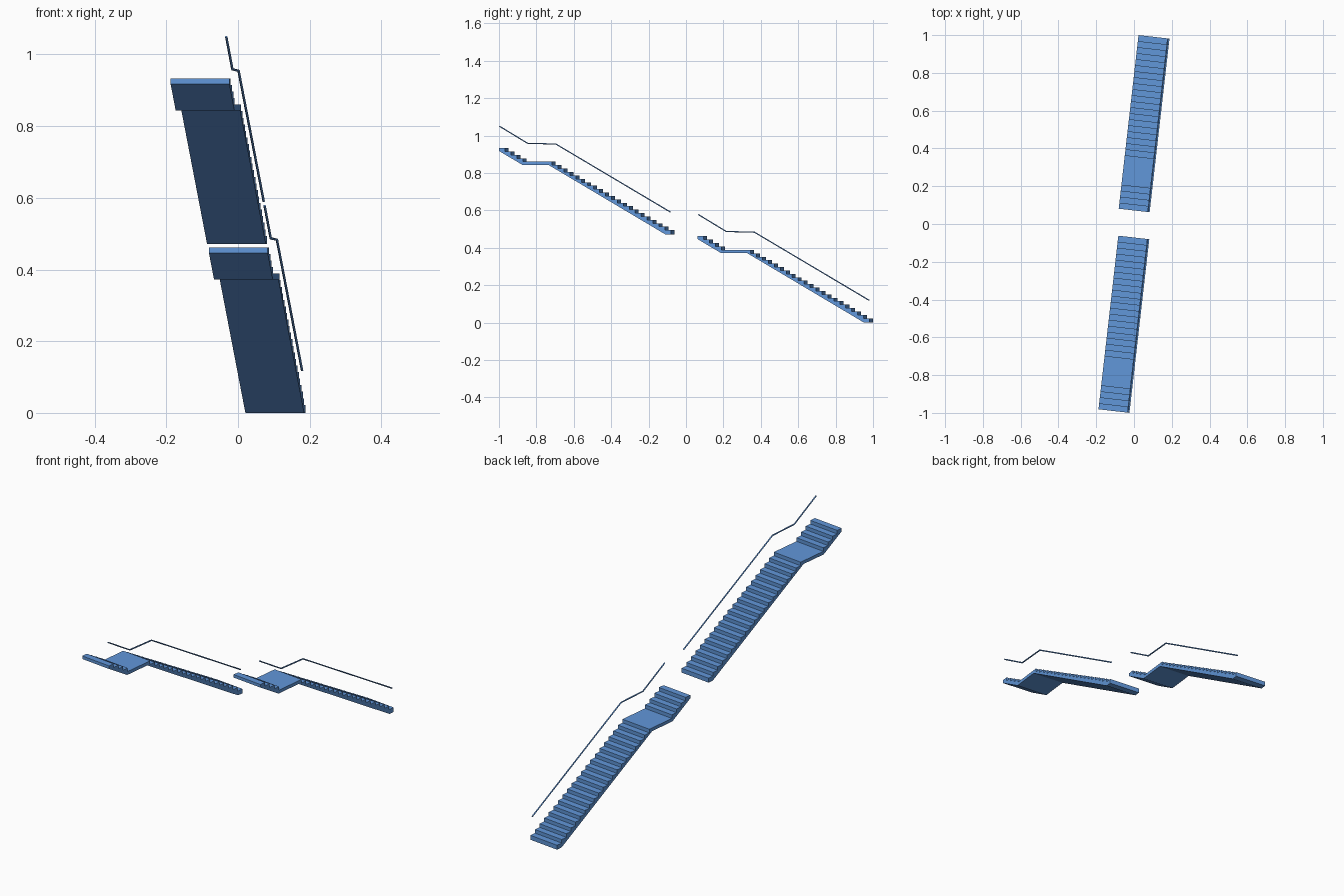
import bpy, bmesh, math

if "Cube" in bpy.data.objects:
    bpy.data.objects.remove(bpy.data.objects["Cube"])

ANGLE = -math.radians(6.52)      # plan rotation of the run
WIDTH = 0.165
TREAD, RISER = 0.032, 0.0183
FIRST = 0.0225                   # height of the first tread
LENGTH = 0.925
LOWER, UPPER = 20, 4             # risers below and above the landing

blue = bpy.data.materials.new("blue_paint")
blue.diffuse_color = (0.12, 0.31, 0.70, 1)
blue.use_nodes = True
blue.node_tree.nodes["Principled BSDF"].inputs["Base Color"].default_value = blue.diffuse_color


def stair_profile():
    """Side outline as (run, height)."""
    pts = [(0, 0), (0, FIRST)]
    z = FIRST
    # lower steps up to the landing
    for i in range(1, LOWER + 1):
        s = i * TREAD
        pts += [(s, z), (s, z + RISER)]
        z += RISER
    # upper steps after the landing
    for i in range(UPPER):
        s = LENGTH - (UPPER - i) * TREAD
        pts += [(s, z), (s, z + RISER)]
        z += RISER
    # top end and sloped underside with flat landing soffit
    pts += [(LENGTH, z), (LENGTH, 0.446), (0.80, 0.372), (0.66, 0.372), (0.03, 0)]
    return pts


def place(obj, loc):
    obj.location = loc
    obj.rotation_euler = (0, 0, ANGLE)
    obj.data.materials.append(blue)
    bpy.context.collection.objects.link(obj)


def make_stairs(name, loc):
    bm = bmesh.new()
    face = bm.faces.new([bm.verts.new((0, -s, z)) for s, z in stair_profile()])
    ext = bmesh.ops.extrude_face_region(bm, geom=[face])
    for v in ext["geom"]:
        if isinstance(v, bmesh.types.BMVert):
            v.co.x += WIDTH
    bmesh.ops.recalc_face_normals(bm, faces=bm.faces)
    me = bpy.data.meshes.new(name)
    bm.to_mesh(me)
    bm.free()
    place(bpy.data.objects.new(name, me), loc)


def make_rail(name, loc):
    path = [(0.003, 0.119), (0.62, 0.483), (0.772, 0.487), (0.923, 0.578)]
    cu = bpy.data.curves.new(name, 'CURVE')
    cu.dimensions = '3D'
    cu.bevel_depth = 0.0035
    cu.bevel_resolution = 1
    cu.use_fill_caps = True
    sp = cu.splines.new('POLY')
    sp.points.add(len(path) - 1)
    for p, (s, z) in zip(sp.points, path):
        p.co = (WIDTH - 0.009, -s, z, 1)
    place(bpy.data.objects.new(name, cu), loc)


# two identical flights, the second continuing above the first
for label, loc in (("lower", (0.024, 1.0, 0)), ("upper", (-0.083, -0.062, 0.4715))):
    make_stairs(label + "_stair_flight", loc)
    make_rail(label + "_handrail", loc)
